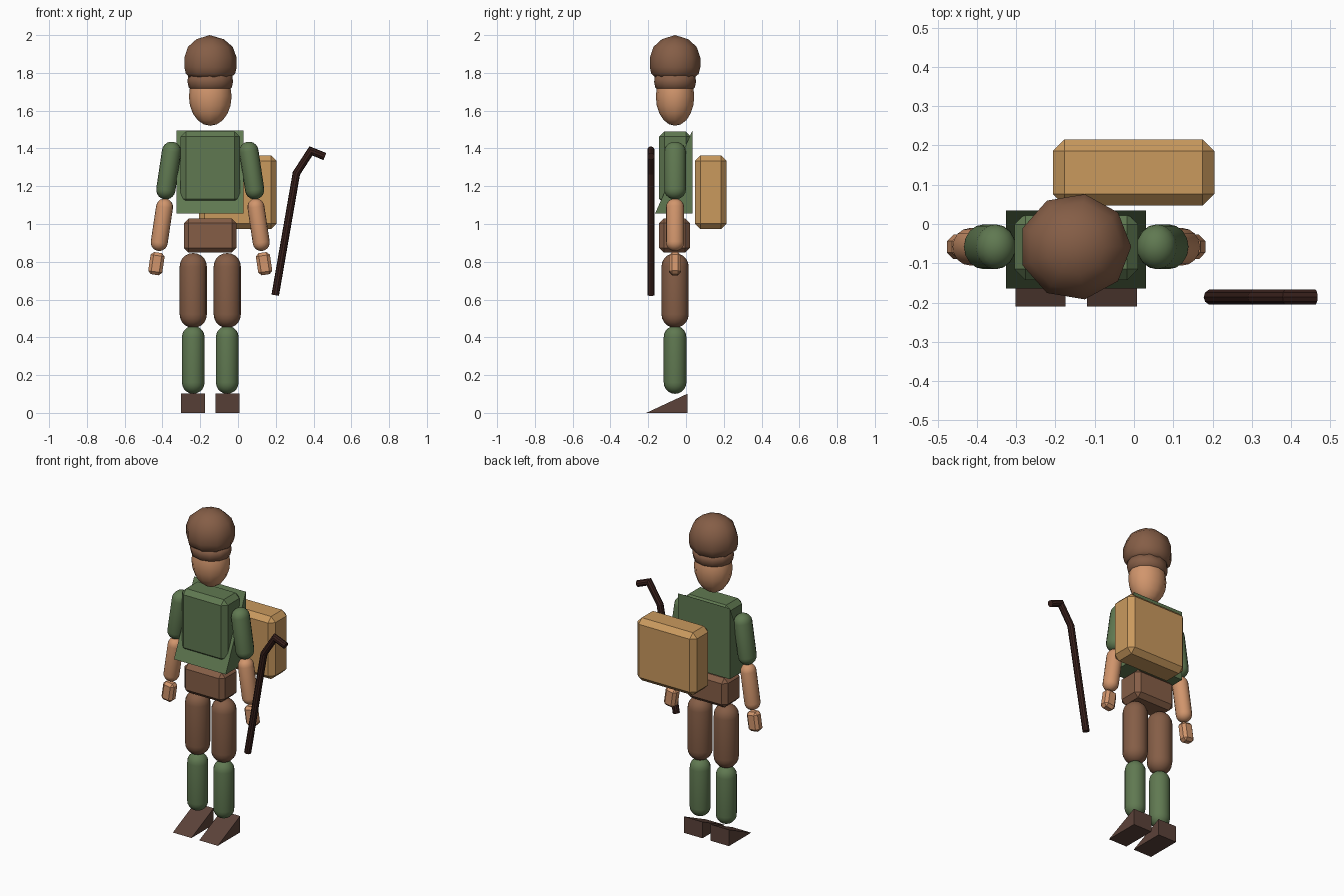
import bpy, bmesh, math
from mathutils import Matrix, Vector

if "Cube" in bpy.data.objects:
    bpy.data.objects.remove(bpy.data.objects["Cube"])

CX, CY = -0.147, -0.058   # centre line of the figure


def material(name, r, g, b):
    m = bpy.data.materials.new(name)
    m.diffuse_color = [(c / 255) ** 2.2 for c in (r, g, b)] + [1]
    m.use_nodes = True
    m.node_tree.nodes["Principled BSDF"].inputs["Base Color"].default_value = m.diffuse_color
    return m


BROWN = material("brown", 132, 94, 72)
GREEN = material("green", 96, 120, 82)
SKIN = material("skin", 208, 148, 108)
TAN = material("tan", 200, 152, 94)
LEATHER = material("dark_leather", 92, 68, 60)
WOOD = material("dark_wood", 60, 38, 34)


def finish(name, bm, mat, matrix, smooth=False):
    bmesh.ops.recalc_face_normals(bm, faces=bm.faces)
    for f in bm.faces:
        f.smooth = smooth
    me = bpy.data.meshes.new(name)
    bm.to_mesh(me)
    bm.free()
    me.materials.append(mat)
    ob = bpy.data.objects.new(name, me)
    ob.matrix_world = matrix
    bpy.context.collection.objects.link(ob)
    return ob


def box(name, size, loc, mat, bevel, tilt=0):
    bm = bmesh.new()
    bmesh.ops.create_cube(bm, size=1)
    bmesh.ops.scale(bm, vec=size, verts=bm.verts)
    bmesh.ops.bevel(bm, geom=bm.edges[:], offset=bevel, segments=1, affect='EDGES')
    return finish(name, bm, mat, Matrix.Translation(loc) @ Matrix.Rotation(tilt, 4, 'Y'))


def wedge(name, x0, x1, y0, y1, z0, z1, mat):
    # low at the front, full height at the back
    bm = bmesh.new()
    tri = [(y0, z0), (y1, z0), (y1, z1)]
    a, b = [[bm.verts.new((x, y, z)) for y, z in tri] for x in (x0, x1)]
    bm.faces.new(a)
    bm.faces.new(b)
    for i in range(3):
        j = (i + 1) % 3
        bm.faces.new((a[i], a[j], b[j], b[i]))
    return finish(name, bm, mat, Matrix.Identity(4))


def lathe(name, profile, loc, mat, sides, ry=1.0, tilt=0):
    # profile runs pole to pole as (radius, height)
    bm = bmesh.new()
    rings = []
    for r, z in profile:
        if r < 1e-5:
            rings.append([bm.verts.new((0, 0, z))])
        else:
            rings.append([bm.verts.new((r * math.cos(2 * math.pi * i / sides),
                                        r * ry * math.sin(2 * math.pi * i / sides), z))
                          for i in range(sides)])
    for a, b in zip(rings, rings[1:]):
        for i in range(sides):
            j = (i + 1) % sides
            if len(a) == 1:
                bm.faces.new((a[0], b[i], b[j]))
            elif len(b) == 1:
                bm.faces.new((a[i], a[j], b[0]))
            else:
                bm.faces.new((a[i], a[j], b[j], b[i]))
    return finish(name, bm, mat,
                  Matrix.Translation(loc) @ Matrix.Rotation(tilt, 4, 'Y'), True)


def capsule(name, r, length, loc, mat, ry=1.0, tilt=0, steps=5):
    h = length / 2 - r
    angles = [math.pi / 2 * i / steps for i in range(steps + 1)]
    top = [(r * math.sin(a), h + r * math.cos(a)) for a in angles]
    return lathe(name, top + [(q, -z) for q, z in reversed(top)], loc, mat, 16, ry, tilt)


# head: egg with a longer, narrower chin
head = [(0.113 * math.sin(a), 0.155 * math.cos(a))
        for a in [math.pi * i / 10 for i in range(11)]]
lathe("head", head, (CX, CY, 1.675), SKIN, 12, 0.9)

# cap: puffy crown over a rolled band
lathe("cap_crown", [(0, 2.0), (0.075, 1.978), (0.122, 1.938), (0.143, 1.88), (0.143, 1.83),
                    (0.134, 1.795), (0.11, 1.775), (0, 1.775)],
      (-0.15, CY, 0), BROWN, 9, 0.95)
lathe("cap_band", [(0, 1.79), (0.118, 1.785), (0.12, 1.75), (0.114, 1.722), (0.10, 1.713),
                   (0, 1.713)], (CX, CY, 0), BROWN, 12, 0.92)

# torso, tunic and hips
box("torso", (0.315, 0.17, 0.385), (CX, CY, 1.2975), GREEN, 0.028)
wedge("tunic", -0.326, 0.03, -0.164, 0.034, 1.055, 1.495, GREEN)
box("hips", (0.28, 0.164, 0.182), (CX, -0.06, 0.939), BROWN, 0.026)

# limbs, mirrored about the figure's centre line
TILT = math.radians(8.5)
for side, s in (("right", -1), ("left", 1)):
    capsule(side + "_upper_arm", 0.051, 0.308, (CX + s * 0.22, CY, 1.283), GREEN, 1.12, -s * TILT)
    capsule(side + "_forearm", 0.045, 0.28, (CX + s * 0.256, CY, 0.996), SKIN, 1.06, -s * TILT)
    box(side + "_hand", (0.075, 0.062, 0.118), (CX + s * 0.285, CY, 0.79), SKIN, 0.016, -s * TILT)
    capsule(side + "_thigh", 0.072, 0.396, (CX + s * 0.09, CY, 0.648), BROWN)
    capsule(side + "_shin", 0.06, 0.36, (CX + s * 0.09, CY, 0.281), GREEN)
    fx = CX + s * 0.091
    wedge(side + "_shoe", fx - 0.064, fx + 0.064, -0.21, 0.009, 0, 0.102, LEATHER)

# backpack
box("backpack", (0.411, 0.169, 0.39), (-0.001, 0.131, 1.168), TAN, 0.03)

# crooked walking staff: one tube swept along a bent path
path = [Vector(p) for p in ((0.197, 0, 0.623), (0.309, 0, 1.268), (0.386, 0, 1.387),
                            (0.46, 0, 1.357))]
bm = bmesh.new()
R, N = 0.02, 10
rings = []
for k, p in enumerate(path):
    before = (p - path[k - 1]).normalized() if k else (path[1] - p).normalized()
    after = (path[k + 1] - p).normalized() if k < len(path) - 1 else before
    t = (before + after).normalized()
    across = Vector((t.z, 0, -t.x)) / t.dot(before)   # mitred at the bends
    rings.append([bm.verts.new(p + across * R * math.cos(2 * math.pi * i / N)
                               + Vector((0, 1, 0)) * R * math.sin(2 * math.pi * i / N))
                  for i in range(N)])
for a, b in zip(rings, rings[1:]):
    for i in range(N):
        j = (i + 1) % N
        bm.faces.new((a[i], a[j], b[j], b[i]))
bm.faces.new(rings[0])
bm.faces.new(rings[-1])
finish("staff", bm, WOOD, Matrix.Translation((0, -0.186, 0)))
